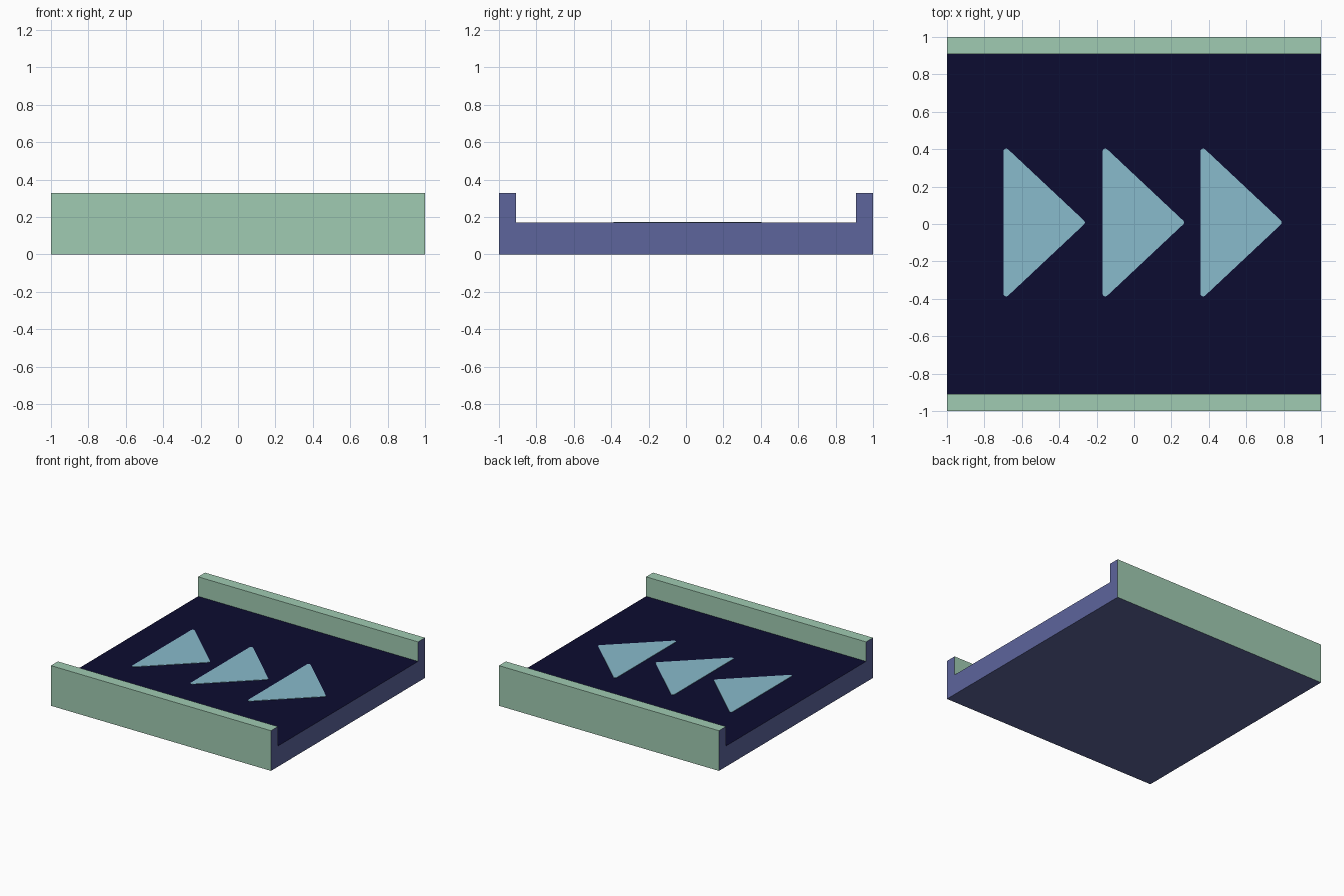
import bpy, bmesh, math

if "Cube" in bpy.data.objects:
    bpy.data.objects.remove(bpy.data.objects["Cube"])


def srgb(r, g, b):
    lin = [c / 255 for c in (r, g, b)]
    return [c / 12.92 if c <= 0.04045 else ((c + 0.055) / 1.055) ** 2.4 for c in lin] + [1]


def material(name, rgb):
    m = bpy.data.materials.new(name)
    m.diffuse_color = srgb(*rgb)
    m.use_nodes = True
    m.node_tree.nodes["Principled BSDF"].inputs["Base Color"].default_value = m.diffuse_color
    return m


GREEN = material("pale_green", (160, 203, 178))
BLUE = material("slate_blue", (93, 101, 156))
NAVY = material("dark_navy", (12, 12, 49))
ARROW = material("light_blue", (136, 187, 204))


def prism(name, points, direction, mats, rule=None):
    """Extrude a closed outline and colour its faces by a rule."""
    bm = bmesh.new()
    face = bm.faces.new([bm.verts.new(p) for p in points])
    ext = bmesh.ops.extrude_face_region(bm, geom=[face])
    moved = [v for v in ext["geom"] if isinstance(v, bmesh.types.BMVert)]
    bmesh.ops.translate(bm, verts=moved, vec=direction)
    bmesh.ops.recalc_face_normals(bm, faces=bm.faces)
    bm.normal_update()
    if rule:
        for f in bm.faces:
            f.material_index = rule(f)
    me = bpy.data.meshes.new(name)
    bm.to_mesh(me)
    bm.free()
    for m in mats:
        me.materials.append(m)
    ob = bpy.data.objects.new(name, me)
    bpy.context.collection.objects.link(ob)
    return ob


# Channel-shaped bed: green rails, blue ends and underside, navy belt
H, FLOOR, INNER = 0.33, 0.17, 0.91
half = [(1, 0), (1, H), (INNER, H), (INNER, FLOOR)]
profile = half + [(-y, z) for y, z in reversed(half)]


def bed_colour(f):
    n = f.normal
    if abs(n.x) > 0.5 or n.z < -0.5:
        return 1
    if n.z > 0.5 and f.calc_center_median().z < FLOOR + 0.01:
        return 2
    return 0


prism("conveyor_bed", [(-1, y, z) for y, z in profile], (2, 0, 0),
      [GREEN, BLUE, NAVY], bed_colour)

# Three thin arrow plates with rounded corners
R, LENGTH, WIDE = 0.015, 0.405, 0.38
slope = math.degrees(math.atan2(LENGTH, WIDE))
corners = [(0, -WIDE, 180, 360 - slope), (LENGTH, 0, -slope, slope), (0, WIDE, slope, 180)]
for i, x0 in enumerate((-0.683, -0.153, 0.37)):
    outline = []
    for cx, cy, a0, a1 in corners:
        for k in range(7):
            a = math.radians(a0 + (a1 - a0) * k / 6)
            outline.append((x0 + cx + R * math.cos(a), 0.008 + cy + R * math.sin(a), FLOOR - 0.001))
    prism(f"arrow_{i + 1}", outline, (0, 0, 0.004), [ARROW])
